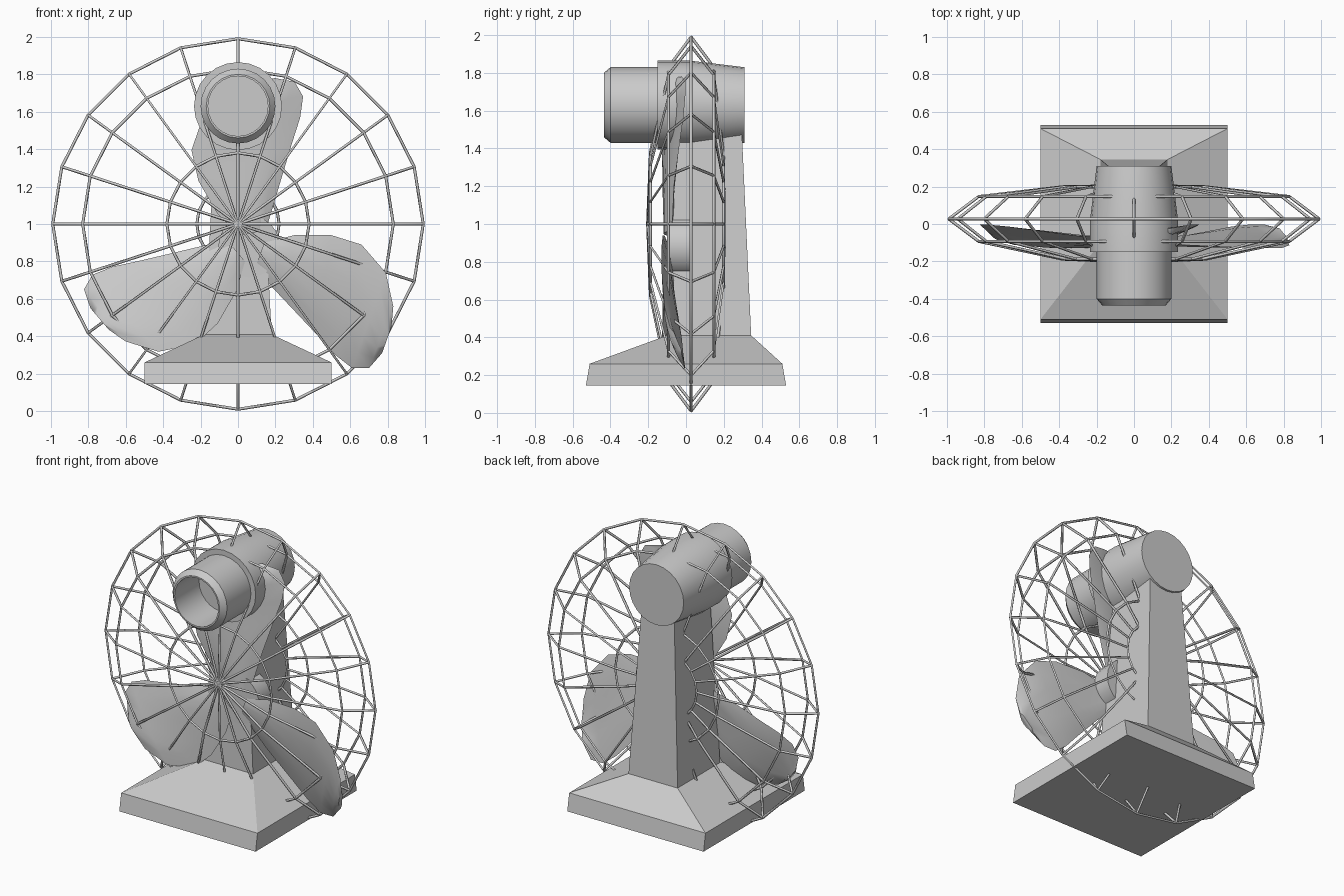
import bpy
import bmesh
from math import sin, cos, pi, radians, sqrt
from mathutils import Matrix, Vector

if "Cube" in bpy.data.objects:
    bpy.data.objects.remove(bpy.data.objects["Cube"])

grey = bpy.data.materials.new("plain grey")
grey.use_nodes = True
grey.diffuse_color = (0.6, 0.6, 0.6, 1)
grey.node_tree.nodes["Principled BSDF"].inputs["Base Color"].default_value = (0.6, 0.6, 0.6, 1)


def select_only(obj):
    bpy.ops.object.select_all(action="DESELECT")
    obj.select_set(True)
    bpy.context.view_layer.objects.active = obj


def loft(name, rings, smooth=None):
    """Skin a list of equal-length closed rings and cap both ends."""
    bm = bmesh.new()
    loops = [[bm.verts.new(p) for p in ring] for ring in rings]
    n = len(loops[0])
    for a, b in zip(loops, loops[1:]):
        for i in range(n):
            j = (i + 1) % n
            bm.faces.new((a[i], a[j], b[j], b[i]))
    bm.faces.new(loops[0][::-1])
    bm.faces.new(loops[-1])
    bmesh.ops.recalc_face_normals(bm, faces=bm.faces)
    mesh = bpy.data.meshes.new(name)
    bm.to_mesh(mesh)
    bm.free()
    mesh.materials.append(grey)
    obj = bpy.data.objects.new(name, mesh)
    bpy.context.collection.objects.link(obj)
    if smooth:
        select_only(obj)
        bpy.ops.object.shade_smooth_by_angle(angle=radians(smooth))
    return obj


def circle(radius, y, cx=0, cz=0, sides=24):
    return [Vector((cx + radius * cos(2 * pi * i / sides), y,
                    cz + radius * sin(2 * pi * i / sides))) for i in range(sides)]


def rect(half_x, front, back, z):
    return [(-half_x, front, z), (half_x, front, z), (half_x, back, z), (-half_x, back, z)]


# Base slab with sloping top, and the tapered column
loft("base", [rect(0.5, -0.53, 0.53, 0.145), rect(0.5, -0.51, 0.51, 0.26),
              rect(0.18, -0.1, 0.345, 0.41)])
loft("column", [rect(0.18, -0.1, 0.345, 0.41), rect(0.12, -0.08, 0.295, 1.5)])

# Motor housing and the hollow cup in front of it
MOTOR_Z = 1.63
loft("motor_housing", [circle(r, y, cz=MOTOR_Z) for r, y in
                       ((0.235, -0.15), (0.235, 0.02), (0.2, 0.31))], 30)
loft("motor_cup", [circle(r, y, cz=MOTOR_Z) for r, y in
                   ((0.2, -0.14), (0.2, -0.4), (0.17, -0.435),
                    (0.16, -0.435), (0.16, -0.18))], 30)

# Hub and three twisted blades
HUB = Vector((0.06, 0, 0.88))
loft("hub", [circle(0.165, y, HUB.x, HUB.z) for y in (-0.1, 0.02)], 30)

# Each station: trailing edge (x, y, z) and leading edge (x, y, z)
STATIONS = [((0.08, -0.1, 0.02), (0.03, -0.07, -0.12)),
            ((0.24, -0.11, 0.06), (0.2, -0.06, -0.3)),
            ((0.44, -0.12, 0.06), (0.36, -0.03, -0.47)),
            ((0.6, -0.125, 0.01), (0.46, -0.01, -0.58)),
            ((0.73, -0.125, -0.14), (0.55, 0.0, -0.65)),
            ((0.77, -0.11, -0.32), (0.64, 0.0, -0.65)),
            ((0.76, -0.08, -0.43), (0.71, -0.02, -0.57))]
STEPS = 6


def blade_ring(trail, lead):
    trail, lead = Vector(trail), Vector(lead)
    ring = []
    for k in range(2 * STEPS):
        t = k / STEPS if k <= STEPS else 2 - k / STEPS
        side = -1 if k <= STEPS else 1
        p = trail.lerp(lead, t)
        p.y += side * 0.018 * sqrt(max(4 * t * (1 - t), 0.04)) - 0.05 * t * (1 - t)
        ring.append(p)
    return ring


for name, angle in (("left", 0), ("top", 120), ("right", 240)):
    turn = Matrix.Translation(HUB) @ Matrix.Rotation(radians(-angle), 4, "Y")
    loft(name + "_blade", [[turn @ p for p in blade_ring(*s)] for s in STATIONS], 50)

# Wire cage: rings and spokes as bevelled polylines
CENTRE_Z, CAGE_Y, SPOKES = 1.0, 0.027, 20
curve = bpy.data.curves.new("wire_cage", "CURVE")
curve.dimensions = "3D"
curve.bevel_depth = 0.008
curve.bevel_resolution = 0


def wire(points, closed=False):
    spline = curve.splines.new("POLY")
    spline.points.add(len(points) - 1)
    for sp, p in zip(spline.points, points):
        sp.co = (*p, 1)
    spline.use_cyclic_u = closed


FRONT = [(0.99, 0), (0.83, -0.12), (0.38, -0.215), (0.0, -0.23)]
BACK = [(0.99, 0), (0.83, 0.12), (0.38, 0.172), (0.22, 0.175)]
for r, y in FRONT[:3] + BACK[1:]:
    wire(circle(r, CAGE_Y + y, 0, CENTRE_Z, SPOKES), True)
for side in (FRONT, BACK):
    for i in range(SPOKES):
        a = 2 * pi * i / SPOKES
        wire([(r * cos(a), CAGE_Y + y, CENTRE_Z + r * sin(a)) for r, y in side])
cage = bpy.data.objects.new("wire_cage", curve)
curve.materials.append(grey)
bpy.context.collection.objects.link(cage)
select_only(cage)
bpy.ops.object.convert(target="MESH")
